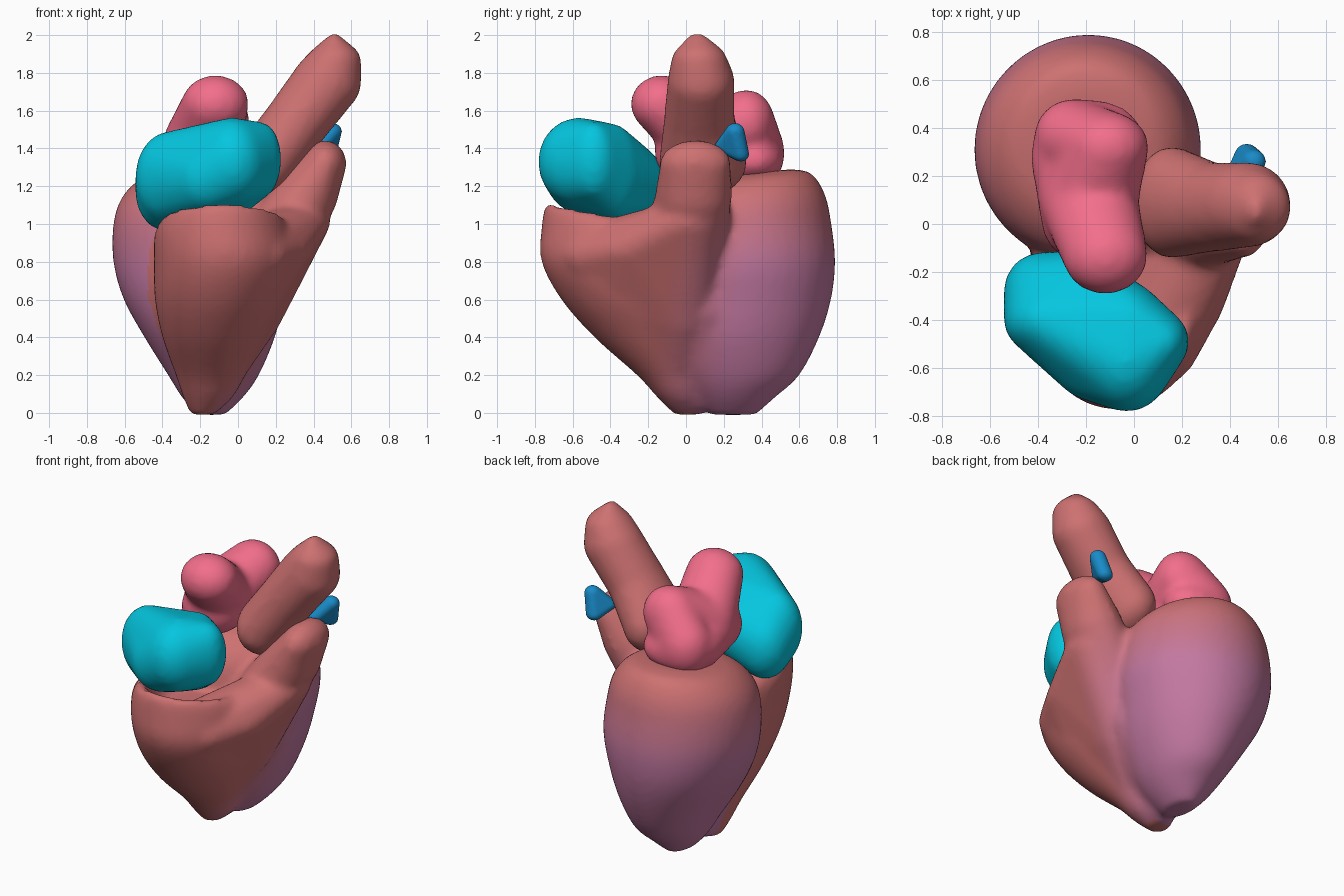
import bpy, bmesh
from math import sin, cos, pi
from mathutils import Vector, Matrix

if "Cube" in bpy.data.objects:
    bpy.data.objects.remove(bpy.data.objects["Cube"])


def clamp(v):
    return max(0.0, min(1.0, v))


def material(name, rgb):
    m = bpy.data.materials.new(name)
    m.diffuse_color = (*[c ** 2.2 for c in rgb], 1)
    m.use_nodes = True
    m.node_tree.nodes["Principled BSDF"].inputs["Base Color"].default_value = m.diffuse_color
    return m


def smooth_rings(rings, steps=5):
    # Catmull-Rom interpolation between the key rings
    k = [Vector(r) for r in rings]
    out = []
    for i in range(len(k) - 1):
        p0, p1, p2, p3 = k[max(i - 1, 0)], k[i], k[i + 1], k[min(i + 2, len(k) - 1)]
        for s in range(steps):
            t = s / steps
            out.append(0.5 * (2 * p1 + (p2 - p0) * t + (2 * p0 - 5 * p1 + 4 * p2 - p3) * t ** 2
                              + (3 * p1 - p0 - 3 * p2 + p3) * t ** 3))
    return out + [k[-1]]


def add_loft(bm, rings, n=40):
    # Stacked ellipses: z, centre x, centre y, radius x, radius y, front lift
    loops = []
    for z, cx, cy, rx, ry, lift in smooth_rings(rings):
        loops.append([bm.verts.new((cx + rx * cos(2 * pi * i / n),
                                    cy + ry * sin(2 * pi * i / n),
                                    z - lift * sin(2 * pi * i / n))) for i in range(n)])
    for a, b in zip(loops, loops[1:]):
        for i in range(n):
            j = (i + 1) % n
            bm.faces.new((a[i], a[j], b[j], b[i]))
    bm.faces.new(loops[0][::-1])
    bm.faces.new(loops[-1])


def add_blob(bm, p):
    mat = Matrix.Translation(p[:3]) @ Matrix.Diagonal((*p[3:], 1))
    bmesh.ops.create_icosphere(bm, subdivisions=3, radius=1, matrix=mat)


def add_chain(bm, blobs, steps=8):
    # Ellipsoids swept from one key blob to the next: x, y, z, rx, ry, rz
    keys = [Vector(b) for b in blobs]
    for a, b in zip(keys, keys[1:]):
        for s in range(steps + 1):
            add_blob(bm, a.lerp(b, s / steps))


def add_hull(bm, blobs):
    # Convex skin stretched over a few ellipsoids
    tmp = bmesh.new()
    for b in blobs:
        add_blob(tmp, b)
    points = [v.co.copy() for v in tmp.verts]
    tmp.clear()
    for p in points:
        tmp.verts.new(p)
    bmesh.ops.convex_hull(tmp, input=tmp.verts)
    bmesh.ops.delete(tmp, geom=[v for v in tmp.verts if not v.link_faces], context='VERTS')
    me = bpy.data.meshes.new("hull_tmp")
    tmp.to_mesh(me)
    tmp.free()
    bm.from_mesh(me)
    bpy.data.meshes.remove(me)


def organic(name, mats, lofts=(), chains=(), hulls=(), voxel=0.022, smooth=6, tint=None):
    bm = bmesh.new()
    for add, items in ((add_loft, lofts), (add_chain, chains), (add_hull, hulls)):
        for item in items:
            add(bm, item)
    bmesh.ops.recalc_face_normals(bm, faces=bm.faces)
    me = bpy.data.meshes.new(name)
    bm.to_mesh(me)
    bm.free()
    ob = bpy.data.objects.new(name, me)
    bpy.context.collection.objects.link(ob)
    bpy.context.view_layer.objects.active = ob
    r = ob.modifiers.new("fuse", 'REMESH')
    r.mode = 'VOXEL'
    r.voxel_size = voxel
    s = ob.modifiers.new("soften", 'SMOOTH')
    s.factor = 0.5
    s.iterations = smooth
    for m in ("fuse", "soften"):
        bpy.ops.object.modifier_apply(modifier=m)
    ob.data.materials.clear()
    for m in mats:
        ob.data.materials.append(m)
    for f in ob.data.polygons:
        f.use_smooth = True
        f.material_index = round(tint(f.center) * (len(mats) - 1)) if tint else 0


def muscle_tint(c):
    # Mauve low down and at the back, salmon at the top and front
    t = clamp((1.2 - c.z) / .45)
    if c.x < -.12 - .1 * c.z:
        return t if c.y > .05 - .15 * c.z else 0
    return t * clamp((c.y + .12 + .2 * (.6 - c.z)) / .4)


# Muscle colours run from salmon to mauve
salmon, mauve = Vector((0.80, 0.44, 0.44)), Vector((0.76, 0.47, 0.63))
muscle = [material(f"muscle_{i}", salmon.lerp(mauve, i / 23)) for i in range(24)]
pink = material("atrium_pink", (0.95, 0.43, 0.54))
cyan = material("atrium_cyan", (0.05, 0.77, 0.87))
blue = material("vessel_blue", (0.12, 0.54, 0.78))

# Ventricles: large rounded cone at the back (left), fused to a front cone
# (right) with a bowl on top, a flat side wall and a rising outflow tract
left = [
    (-.01, -.14, .25, .07, .12, 0), (0.08, -.135, .26, .16, .21, 0),
    (0.20, -.13, .28, .24, .32, 0), (0.40, -.15, .28, .345, .425, 0),
    (0.60, -.18, .30, .425, .468, 0), (0.80, -.19, .31, .47, .48, 0),
    (1.00, -.20, .31, .46, .46, 0), (1.14, -.20, .32, .415, .415, -.02),
    (1.24, -.20, .34, .31, .32, -.03), (1.27, -.20, .37, .16, .18, -.02)]
right = [
    (-.01, -.19, .01, .06, .07, 0), (0.08, -.16, -.02, .13, .13, 0),
    (0.20, -.145, -.06, .185, .20, 0), (0.40, -.125, -.15, .275, .335, 0),
    (0.60, -.095, -.23, .345, .43, 0), (0.80, -.07, -.29, .375, .475, 0),
    (0.95, -.08, -.32, .36, .445, .03), (1.03, -.08, -.35, .31, .39, .07),
    (1.01, -.08, -.36, .25, .32, .06), (0.90, -.08, -.36, .19, .24, 0)]
organic("ventricles", muscle, lofts=[left, right], smooth=8,
        chains=[[(.04, -.05, .60, .22, .22, .22), (.20, .00, .90, .19, .22, .20),
                 (.36, .04, 1.15, .17, .205, .16), (.46, .05, 1.32, .115, .19, .125)]],
        hulls=[[(.08, -.48, .84, .20, .20, .16), (.20, -.27, .87, .19, .22, .14),
                (.33, .00, 1.01, .16, .19, .12), (.04, -.02, .55, .20, .20, .2),
                (-.11, -.05, .22, .14, .15, .12), (.00, -.30, .60, .22, .25, .16)],
               [(-.16, .06, .11, .11, .16, .115), (-.08, .12, .35, .20, .22, .2),
                (.03, .10, .58, .21, .21, .2), (.09, .12, .90, .18, .18, .15)]],
        tint=muscle_tint)

# Aorta: thick leaning tube with a pinched tip
organic("aorta", [muscle[0]], smooth=8, chains=[[
    (.16, .09, 1.33, .17, .235, .19), (.31, .07, 1.54, .17, .19, .17),
    (.47, .08, 1.75, .185, .18, .17), (.51, .07, 1.86, .145, .15, .11),
    (.51, .06, 1.985, .03, .05, .03)]])

# Left atrium: lumpy saddle with a front and a back lobe
organic("left_atrium", [pink], smooth=14, chains=[
    [(-.12, -.13, 1.635, .18, .165, .155), (-.19, .10, 1.43, .21, .19, .19),
     (-.11, .32, 1.54, .175, .15, .175), (-.25, .36, 1.38, .17, .165, .19),
     (-.18, .36, 1.34, .22, .16, .13)],
    [(-.19, .02, 1.38, .20, .19, .17), (-.22, .28, 1.36, .215, .18, .17)]])

# Right atrium: bulky rounded block seated in the bowl
organic("right_atrium", [cyan], smooth=10, hulls=[[
    (-.38, -.28, 1.17, .165, .165, .21), (-.37, -.40, 1.25, .175, .15, .24),
    (-.22, -.28, 1.22, .15, .17, .20),
    (-.16, -.58, 1.25, .18, .16, .19), (-.03, -.57, 1.33, .19, .215, .235),
    (.13, -.49, 1.34, .10, .12, .20), (-.02, -.38, 1.28, .14, .13, .25)]])

# Small vessel behind the outflow tract
organic("small_vessel", [blue], voxel=0.01, smooth=3, hulls=[[
    (.43, .20, 1.41, .05, .05, .035), (.50, .26, 1.49, .05, .05, .045),
    (.47, .29, 1.37, .05, .045, .04)]])
